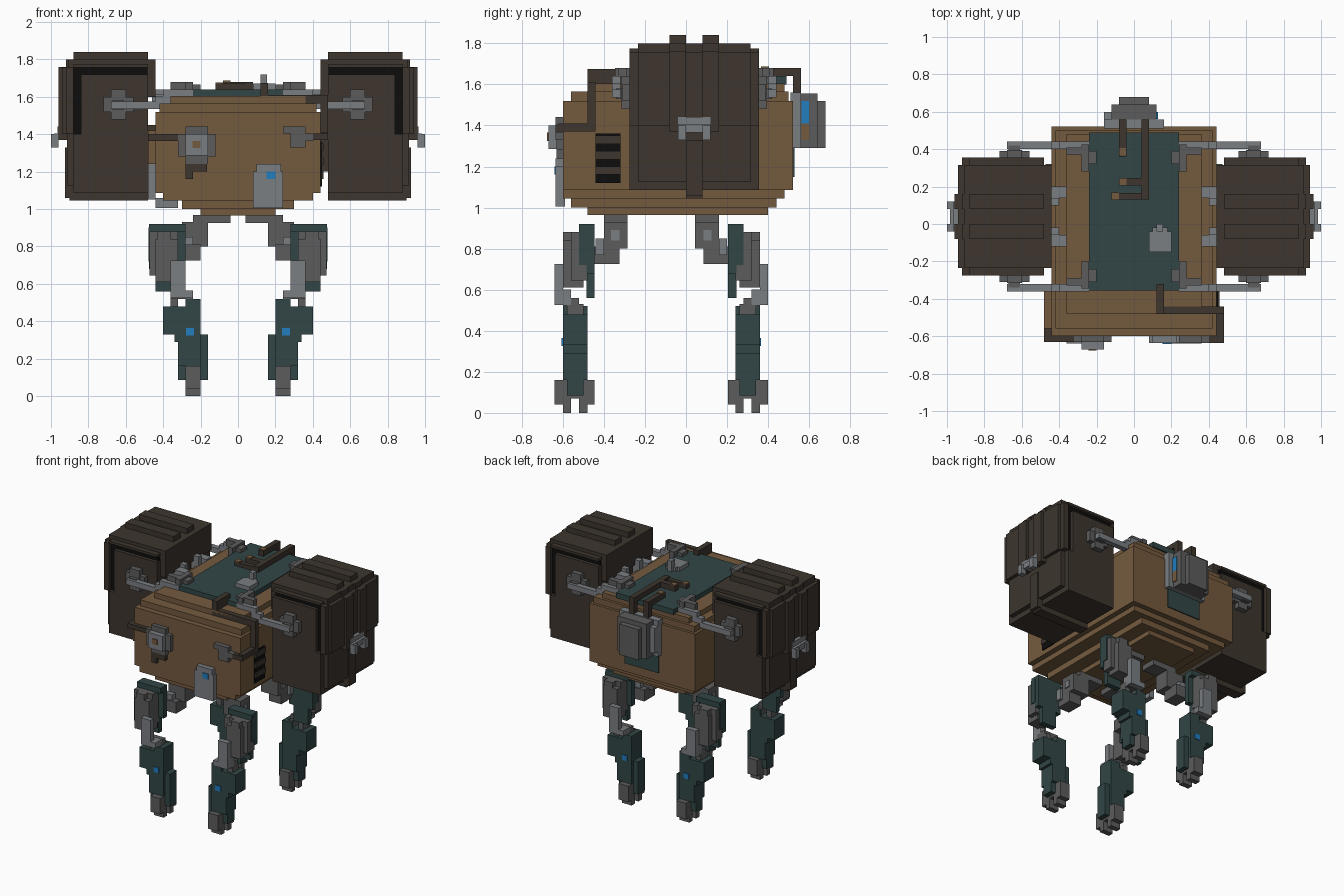
import bpy, bmesh

cube = bpy.data.objects.get("Cube")
if cube:
    bpy.data.objects.remove(cube, do_unlink=True)


def material(name, rgb):
    lin = [((c / 255 + 0.055) / 1.055) ** 2.4 for c in rgb] + [1.0]
    m = bpy.data.materials.new(name)
    m.use_nodes = True
    m.diffuse_color = lin
    m.node_tree.nodes["Principled BSDF"].inputs["Base Color"].default_value = lin
    return m


BROWN = material("tan brown", (116, 90, 62))
DARK = material("dark brown", (61, 53, 46))
TEAL = material("dark teal", (50, 70, 70))
LIGHT = material("light grey", (122, 126, 130))
GREY = material("mid grey", (92, 92, 92))
BLUE = material("blue light", (33, 125, 190))
BLACK = material("black", (13, 13, 13))

PIVOT = -0.12  # y plane between the front and rear legs
POD_Y = 0.04   # y centre of the side pods


def blocks(name, mat, boxes, mx=False, my=None):
    """One object from boxes (x0, x1, y0, y1, z0, z1), optionally mirrored in x and about y = my."""
    bm = bmesh.new()
    for sx in ((1, -1) if mx else (1,)):
        for sy in ((1, -1) if my is not None else (1,)):
            for x0, x1, y0, y1, z0, z1 in boxes:
                vs = bmesh.ops.create_cube(bm, size=1)["verts"]
                for v in vs:
                    x = (x0 + x1) / 2 + v.co.x * (x1 - x0)
                    y = (y0 + y1) / 2 + v.co.y * (y1 - y0)
                    z = (z0 + z1) / 2 + v.co.z * (z1 - z0)
                    v.co = (x * sx, y if sy == 1 else 2 * my - y, z)
    bmesh.ops.recalc_face_normals(bm, faces=bm.faces)
    me = bpy.data.meshes.new(name)
    bm.to_mesh(me)
    bm.free()
    me.materials.append(mat)
    ob = bpy.data.objects.new(name, me)
    bpy.context.collection.objects.link(ob)
    return ob


# Body: stacked tiers stepping in at the bottom and the top
tiers = [(0.20, -0.48, 0.40, 0.965, 1.00), (0.30, -0.56, 0.44, 1.00, 1.045),
         (0.40, -0.60, 0.48, 1.045, 1.085), (0.44, -0.60, 0.52, 1.085, 1.52),
         (0.42, -0.56, 0.50, 1.52, 1.565), (0.36, -0.48, 0.48, 1.565, 1.605)]
blocks("body", BROWN, [(-x, x, a, b, c, d) for x, a, b, c, d in tiers])
blocks("body_side_panel", BROWN, [(-0.48, -0.44, -0.56, -0.34, 1.24, 1.42)])
blocks("body_side_plate", LIGHT, [(-0.48, -0.44, -0.52, -0.36, 1.05, 1.24),
                                  (-0.44, -0.32, -0.50, -0.40, 1.005, 1.06)])
blocks("roof_panel", TEAL, [(-0.24, 0.24, -0.355, 0.49, 1.60, 1.64)])

# Side vent with slats
blocks("vent_recess", BLACK, [(0.44, 0.448, -0.44, -0.32, 1.12, 1.36)])
blocks("vent_slats", DARK, [(0.44, 0.456, -0.44, -0.32, z, z + 0.04) for z in (1.16, 1.235, 1.31)])

# Front sensor, plate and connector
blocks("front_sensor", GREY, [(-0.32, -0.12, -0.63, -0.60, 1.28, 1.40),
                              (-0.28, -0.16, -0.63, -0.60, 1.24, 1.44)])
blocks("front_sensor_rim", LIGHT, [(-0.28, -0.16, -0.67, -0.63, 1.285, 1.40)])
blocks("front_sensor_eye", BROWN, [(-0.242, -0.20, -0.676, -0.67, 1.325, 1.365)])
blocks("front_sensor_hoses", DARK, [(-0.48, -0.32, -0.63, -0.60, 1.365, 1.40),
                                    (-0.48, -0.44, -0.63, -0.56, 1.365, 1.40),
                                    (-0.28, -0.24, -0.63, -0.60, 1.16, 1.24),
                                    (-0.24, -0.165, -0.63, -0.60, 1.20, 1.24)])
blocks("front_plate", LIGHT, [(0.08, 0.24, -0.635, -0.59, 1.005, 1.20),
                              (0.10, 0.23, -0.635, -0.59, 1.20, 1.24)])
blocks("front_plate_light", BLUE, [(0.152, 0.20, -0.641, -0.635, 1.16, 1.20)])
blocks("front_connector", GREY, [(0.24, 0.36, -0.635, -0.60, 1.405, 1.44),
                                 (0.28, 0.40, -0.635, -0.60, 1.365, 1.405),
                                 (0.28, 0.36, -0.635, -0.60, 1.33, 1.365)])

# Hose running over the roof, down the side and round to the front
blocks("side_hose", DARK, [(0.12, 0.16, -0.48, -0.32, 1.605, 1.675),
                           (0.12, 0.48, -0.48, -0.44, 1.565, 1.61),
                           (0.44, 0.48, -0.48, -0.44, 1.37, 1.61),
                           (0.44, 0.48, -0.62, -0.44, 1.37, 1.41),
                           (0.38, 0.48, -0.635, -0.60, 1.37, 1.404)])

# Roof hoses leading down to the rear pack
blocks("roof_hoses", DARK, [(-0.08, -0.04, 0.36, 0.56, 1.64, 1.68),
                            (0.04, 0.08, 0.13, 0.56, 1.64, 1.68),
                            (-0.12, 0.08, 0.13, 0.165, 1.64, 1.67),
                            (-0.08, 0.05, 0.205, 0.245, 1.64, 1.68),
                            (-0.08, -0.04, 0.52, 0.56, 1.52, 1.66),
                            (0.04, 0.08, 0.52, 0.56, 1.52, 1.66)])
blocks("roof_hose_ends", BROWN, [(-0.08, -0.04, 0.365, 0.405, 1.68, 1.686),
                                 (-0.08, -0.04, 0.205, 0.245, 1.68, 1.686),
                                 (-0.12, -0.08, 0.127, 0.168, 1.67, 1.676)])
blocks("roof_antenna", LIGHT, [(0.08, 0.20, -0.15, -0.04, 1.64, 1.67),
                               (0.10, 0.18, -0.06, -0.02, 1.64, 1.67),
                               (0.12, 0.155, -0.04, 0.0, 1.64, 1.72)])

# Rear pack
blocks("rear_pack_base", LIGHT, [(-0.16, 0.16, 0.51, 0.56, 1.29, 1.56),
                                 (-0.16, -0.12, 0.56, 0.60, 1.33, 1.52)])
blocks("rear_pack", GREY, [(-0.12, 0.12, 0.56, 0.64, 1.29, 1.555),
                           (-0.08, 0.08, 0.60, 0.68, 1.29, 1.52)])
blocks("rear_pack_light", BLUE, [(0.12, 0.127, 0.562, 0.60, 1.41, 1.52)])
blocks("rear_pack_tab", BROWN, [(0.12, 0.127, 0.562, 0.60, 1.33, 1.41)])
blocks("rear_hatch", TEAL, [(-0.14, 0.14, 0.515, 0.528, 1.15, 1.29)])

# Side pods: core, black seam, stepped ribbed lid
blocks("pod_core", DARK, [(0.48, 0.84, -0.275, 0.355, 1.085, 1.72),
                          (0.48, 0.88, -0.275, 0.355, 1.085, 1.40),
                          (0.84, 0.915, -0.235, 0.315, 1.125, 1.40),
                          (0.48, 0.90, 0.0, 0.08, 1.045, 1.09),
                          (0.88, 0.925, 0.0, 0.08, 1.06, 1.33),
                          (0.40, 0.50, -0.15, 0.23, 1.20, 1.45)], mx=True)
blocks("pod_seam", BLACK, [(0.485, 0.88, -0.25, 0.33, 1.40, 1.757)], mx=True)
blocks("pod_lid", DARK, [(0.48, 0.88, -0.275, 0.355, 1.757, 1.775),
                         (0.44, 0.91, -0.235, 0.315, 1.757, 1.80),
                         (0.44, 0.485, -0.235, 0.315, 1.60, 1.757),
                         (0.88, 0.92, -0.275, 0.355, 1.40, 1.757),
                         (0.91, 0.94, -0.235, 0.315, 1.40, 1.757)], mx=True)
blocks("pod_lid_ribs", DARK, [(0.48, 0.88, -0.08, 0.0, 1.79, 1.84),
                              (0.86, 0.92, -0.08, 0.0, 1.74, 1.80),
                              (0.91, 0.96, -0.08, 0.0, 1.37, 1.76)], mx=True, my=POD_Y)
blocks("pod_latch", LIGHT, [(0.92, 0.965, -0.04, 0.12, 1.37, 1.44),
                            (0.95, 1.0, -0.075, 0.08, 1.365, 1.40),
                            (0.96, 1.0, -0.075, -0.035, 1.325, 1.40),
                            (0.92, 1.0, 0.0, 0.08, 1.395, 1.43)][:1]
       + [(0.96, 1.0, -0.04, 0.0, 1.33, 1.40), (0.96, 1.0, 0.08, 0.12, 1.33, 1.40),
          (0.96, 0.985, -0.04, 0.12, 1.365, 1.405)], mx=True)

# Struts holding the pods, mirrored front to back
blocks("pod_struts", LIGHT, [(0.40, 0.68, -0.36, -0.32, 1.535, 1.575),
                             (0.36, 0.44, -0.36, -0.32, 1.56, 1.605),
                             (0.24, 0.40, -0.36, -0.32, 1.60, 1.64)], mx=True, my=POD_Y)
blocks("strut_pads", GREY, [(0.56, 0.72, -0.31, -0.27, 1.52, 1.60),
                            (0.60, 0.68, -0.315, -0.27, 1.48, 1.64),
                            (0.61, 0.67, -0.34, -0.30, 1.53, 1.58)], mx=True, my=POD_Y)
blocks("strut_clamps", GREY, [(0.20, 0.28, -0.31, -0.24, 1.60, 1.665),
                              (0.24, 0.28, -0.345, -0.20, 1.60, 1.68),
                              (0.28, 0.36, -0.33, -0.29, 1.63, 1.68)], mx=True, my=POD_Y)
blocks("pod_hinges", LIGHT, [(0.36, 0.46, -0.12, -0.06, 1.56, 1.615),
                             (0.40, 0.46, -0.06, -0.02, 1.54, 1.64)], mx=True, my=POD_Y)

# Legs: one set, mirrored left to right and front to back
LEG = dict(mx=True, my=PIVOT)
blocks("hips", GREY, [(0.04, 0.24, -0.40, -0.285, 0.925, 0.967),
                      (0.16, 0.30, -0.40, -0.285, 0.80, 0.93),
                      (0.20, 0.30, -0.45, -0.325, 0.725, 0.81)], **LEG)
blocks("hip_pins", LIGHT, [(0.22, 0.306, -0.365, -0.325, 0.84, 0.89),
                           (0.24, 0.32, -0.44, -0.40, 0.77, 0.85)], **LEG)
blocks("thigh_shells", TEAL, [(0.28, 0.475, -0.485, -0.445, 0.68, 0.92),
                              (0.32, 0.44, -0.485, -0.445, 0.56, 0.70),
                              (0.28, 0.475, -0.52, -0.445, 0.88, 0.92),
                              (0.44, 0.478, -0.52, -0.48, 0.72, 0.90)], **LEG)
blocks("thighs", GREY, [(0.32, 0.472, -0.56, -0.48, 0.645, 0.88),
                        (0.36, 0.43, -0.60, -0.50, 0.70, 0.88),
                        (0.32, 0.44, -0.60, -0.50, 0.61, 0.84)], **LEG)
blocks("knees", LIGHT, [(0.28, 0.36, -0.64, -0.60, 0.56, 0.725),
                        (0.32, 0.36, -0.64, -0.56, 0.525, 0.60),
                        (0.24, 0.32, -0.64, -0.56, 0.525, 0.565)], **LEG)
blocks("knee_joints", GREY, [(0.24, 0.36, -0.60, -0.52, 0.52, 0.56),
                             (0.32, 0.36, -0.58, -0.50, 0.47, 0.53),
                             (0.24, 0.28, -0.58, -0.50, 0.47, 0.53)], **LEG)
blocks("shins", TEAL, [(0.20, 0.28, -0.60, -0.48, 0.33, 0.52),
                       (0.32, 0.40, -0.60, -0.48, 0.33, 0.48),
                       (0.26, 0.34, -0.60, -0.48, 0.29, 0.48),
                       (0.20, 0.32, -0.60, -0.48, 0.24, 0.34),
                       (0.16, 0.32, -0.58, -0.50, 0.085, 0.33),
                       (0.20, 0.32, -0.60, -0.48, 0.16, 0.25)], **LEG)
blocks("shin_lights", BLUE, [(0.235, 0.278, -0.606, -0.60, 0.325, 0.365)], **LEG)
blocks("feet", GREY, [(0.20, 0.28, -0.64, -0.56, 0.04, 0.16),
                      (0.20, 0.28, -0.52, -0.445, 0.04, 0.16),
                      (0.20, 0.28, -0.60, -0.48, 0.07, 0.12),
                      (0.20, 0.28, -0.60, -0.56, 0.0, 0.05),
                      (0.20, 0.28, -0.52, -0.48, 0.0, 0.05)], **LEG)
